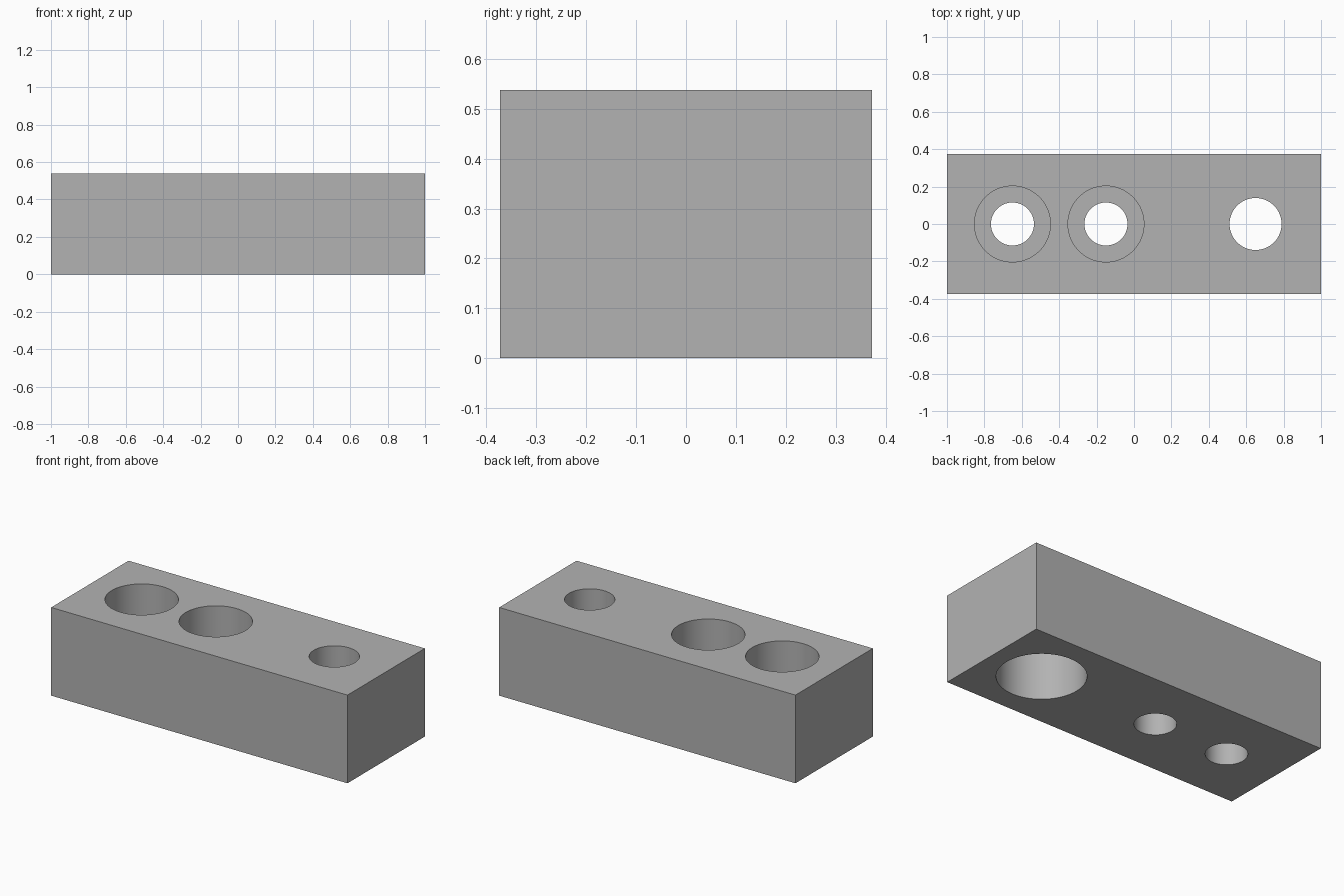
import bpy, math

cube = bpy.data.objects.get("Cube")
if cube:
    bpy.data.objects.remove(cube, do_unlink=True)

LENGTH, DEPTH, HEIGHT = 2.0, 0.746, 0.538
OVER = 0.1  # how far cutters reach past the block

# Plain grey metal
grey = bpy.data.materials.new("plain_grey")
grey.use_nodes = True
colour = (0.448, 0.448, 0.448, 1)
grey.diffuse_color = colour
grey.node_tree.nodes["Principled BSDF"].inputs["Base Color"].default_value = colour

# Rectangular block
bpy.ops.mesh.primitive_cube_add(size=1, location=(0, 0, HEIGHT / 2))
block = bpy.context.object
block.name = "mounting_block"
block.scale = (LENGTH, DEPTH, HEIGHT)
bpy.ops.object.transform_apply(location=True, rotation=False, scale=True)
block.data.materials.append(grey)


def bore(name, x, radius, low, high):
    """Cut a round vertical hole between two heights."""
    bpy.ops.mesh.primitive_cylinder_add(
        vertices=96, radius=radius, depth=high - low,
        location=(x, 0, (low + high) / 2))
    cutter = bpy.context.object
    cutter.name = name
    cutter.data.materials.append(grey)
    cut = block.modifiers.new(name, 'BOOLEAN')
    cut.operation = 'DIFFERENCE'
    cut.solver = 'EXACT'
    cut.object = cutter
    bpy.context.view_layer.objects.active = block
    bpy.ops.object.modifier_apply(modifier=name)
    bpy.data.objects.remove(cutter, do_unlink=True)


# Two screw holes, counterbored from the top
for label, x in (("outer", -0.65), ("inner", -0.15)):
    bore(label + "_screw_hole", x, 0.115, -OVER, HEIGHT + OVER)
    bore(label + "_counterbore", x, 0.203, HEIGHT - 0.2, HEIGHT + OVER)

# Larger screw hole, counterbored from below
bore("large_screw_hole", 0.65, 0.139, -OVER, HEIGHT + OVER)
bore("large_counterbore", 0.65, 0.245, -OVER, 0.3)

# Smooth bore walls with crisp rims
bpy.ops.object.select_all(action='DESELECT')
block.select_set(True)
bpy.context.view_layer.objects.active = block
bpy.ops.object.shade_smooth_by_angle(angle=math.radians(30))
